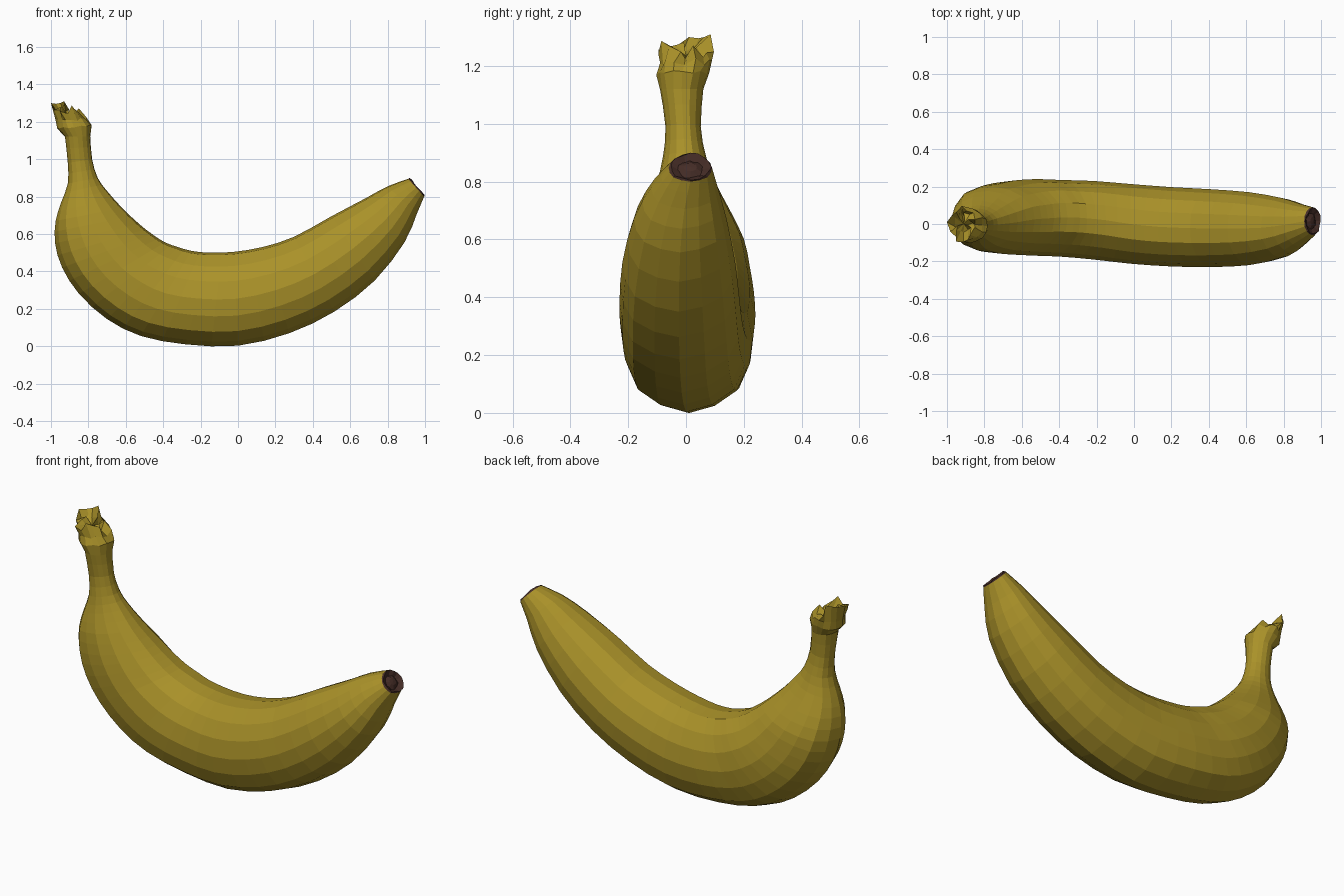
import bpy, bmesh, random
from mathutils import Vector

if "Cube" in bpy.data.objects:
    bpy.data.objects.remove(bpy.data.objects["Cube"])

random.seed(4)


def material(name, rgb):
    m = bpy.data.materials.new(name)
    m.diffuse_color = (*rgb, 1)
    m.use_nodes = True
    m.node_tree.nodes["Principled BSDF"].inputs["Base Color"].default_value = m.diffuse_color
    return m


yellow = material("banana yellow", (0.40, 0.285, 0.022))
brown = material("dark brown", (0.060, 0.026, 0.020))

# Half of the five-ridged cross-section: (sideways, outer -1 to inner +1)
half = [(0, -1), (.42, -.9), (.78, -.69), (.95, -.36), (1, 0),
        (.91, .38), (.70, .70), (.38, .95), (0, 1)]
profile = half + [(-u, v) for u, v in half[-2:0:-1]]

# Sections: outer x, z, inner x, z, y centre, half width
stem = [
    (-.925, 1.12, -.79, 1.12, -.015, .075),
    (-.91, .98, -.78, 1.0, -.01, .061),
    (-.91, .87, -.75, .90, -.005, .075),
    (-.945, .77, -.70, .83, 0, .10)]
fruit = [
    (-.975, .67, -.62, .74, .01, .14),
    (-.978, .55, -.53, .655, .025, .175),
    (-.94, .42, -.46, .60, .03, .19),
    (-.85, .28, -.39, .555, .035, .20),
    (-.70, .145, -.32, .53, .035, .205),
    (-.52, .055, -.25, .51, .03, .205),
    (-.28, .01, -.15, .50, .02, .21),
    (0, .003, -.02, .505, 0, .213),
    (.275, .07, .13, .53, -.015, .212),
    (.515, .185, .30, .585, -.022, .208),
    (.73, .35, .50, .695, -.025, .195),
    (.89, .555, .68, .79, -.02, .16),
    (.955, .705, .80, .855, -.005, .115),
    (.995, .80, .91, .895, .015, .075)]
crown = [
    (-.925, 1.12, -.79, 1.12, -.015, .075),
    (-.965, 1.165, -.785, 1.18, -.01, .09),
    (-.97, 1.215, -.81, 1.215, -.005, .088),
    (-.985, 1.285, -.845, 1.25, 0, .085)]


def smooth(sections):
    """Insert a curved midpoint between neighbouring sections."""
    out = []
    for i in range(len(sections) - 1):
        a, b = sections[max(i - 1, 0)], sections[i]
        c, d = sections[i + 1], sections[min(i + 2, len(sections) - 1)]
        out += [b, tuple((9 * (q + r) - p - s) / 16 for p, q, r, s in zip(a, b, c, d))]
    return out + [sections[-1]]


def ring(s, scale=1.0, push=0.0):
    ox, oz, ix, iz, yc, w = s
    mid = Vector(((ox + ix) / 2, yc, (oz + iz) / 2))
    axis = Vector(((ix - ox) / 2, 0, (iz - oz) / 2))
    along = Vector((axis.z, 0, -axis.x)).normalized()
    return [mid + along * push + scale * (axis * v + Vector((0, -w * u, 0)))
            for u, v in profile]


def loft(name, rings, mat, close_end=None):
    bm = bmesh.new()
    rows = [[bm.verts.new(p) for p in r] for r in rings]
    n = len(profile)
    for a, b in zip(rows, rows[1:]):
        for i in range(n):
            j = (i + 1) % n
            bm.faces.new((a[i], a[j], b[j], b[i]))
    if close_end is not None:
        c = bm.verts.new(close_end)
        for i in range(n):
            bm.faces.new((rows[-1][i], rows[-1][(i + 1) % n], c))
    bmesh.ops.recalc_face_normals(bm, faces=bm.faces)
    me = bpy.data.meshes.new(name)
    bm.to_mesh(me)
    bm.free()
    me.materials.append(mat)
    ob = bpy.data.objects.new(name, me)
    bpy.context.collection.objects.link(ob)
    return ob


# Fruit and stem in one skin
loft("banana_body", [ring(s) for s in smooth(stem + fruit)], yellow)

# Ragged cut crown: jittered rim and a hollow, torn top
rings = [ring(s) for s in crown]
rings.append([p + Vector((0, 0, -.02)) for p in ring(crown[-1], .6)])
for k, amount in ((1, .006), (2, .012), (3, .026), (4, .03)):
    for p in rings[k]:
        p += Vector((random.uniform(-.5, .5) * amount, random.uniform(-.6, .6) * amount,
                     random.uniform(-1, 1) * amount))
rings[3][0] = Vector((-1.0, .01, 1.30))
rings[3][13] = Vector((-.93, .085, 1.31))
loft("stem_crown", rings, yellow, Vector((-.91, 0, 1.235)))

# Dark blossom end with a shallow hollow and a small nub
end = fruit[-1]
tip = [ring(end), ring(end, .93, .008), ring(end, .6, -.008), ring(end, .3, .004)]
for p in tip[1] + tip[2]:
    p += Vector((random.uniform(-.004, .004), random.uniform(-.006, .006),
                 random.uniform(-.004, .004)))
loft("blossom_tip", tip, brown, Vector((.957, .015, .852)))
